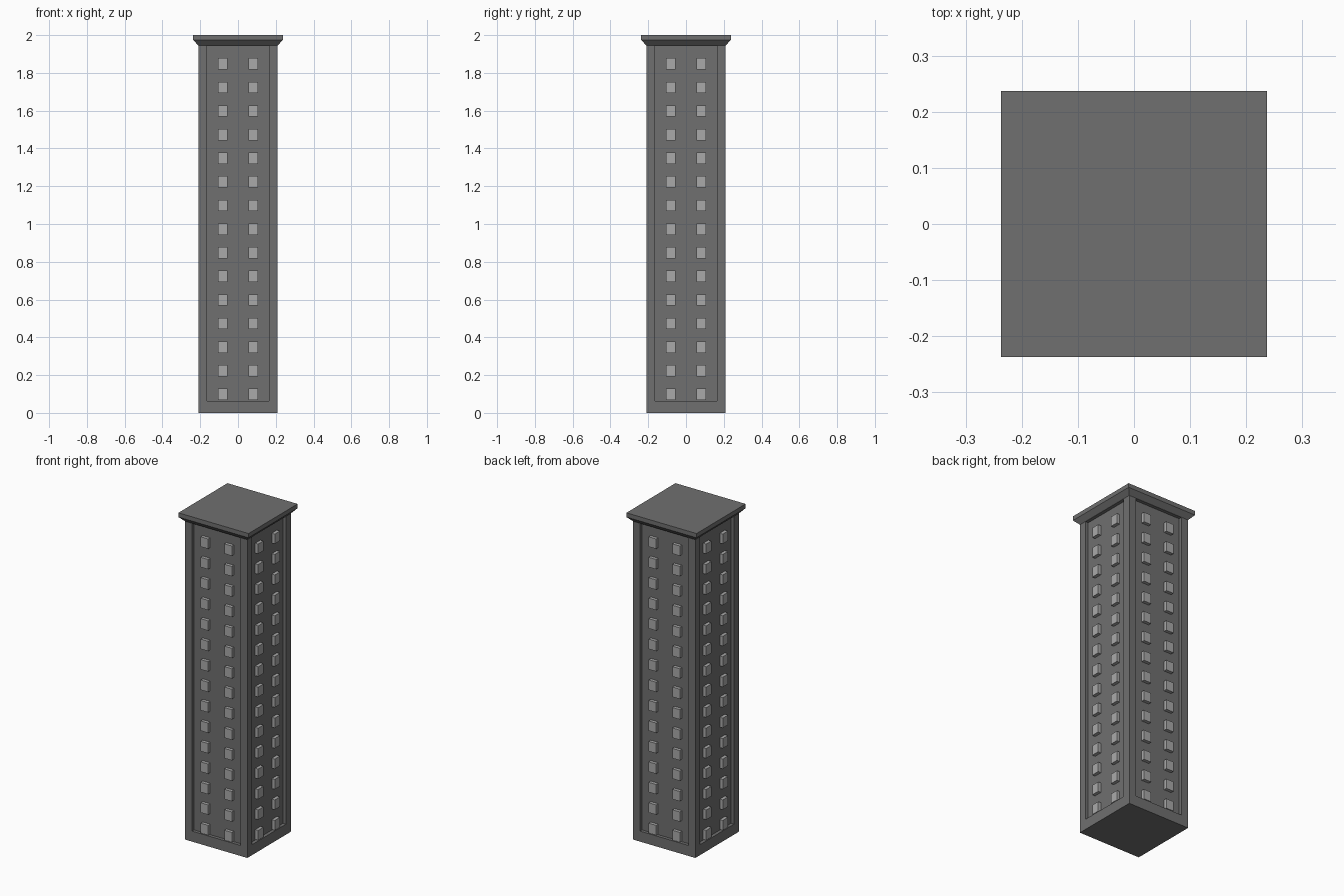
import bpy, bmesh
from math import pi
from mathutils import Matrix

if "Cube" in bpy.data.objects:
    bpy.data.objects.remove(bpy.data.objects["Cube"])

HALF, CAP, TOP = 0.21, 0.237, 1.945      # shaft half width, cap half width, shaft top
SILL, PANEL, DEPTH = 0.064, 0.163, 0.02  # recessed panel: bottom, half width, depth


def make_object(name, bm, shade=None):
    bmesh.ops.recalc_face_normals(bm, faces=bm.faces)
    mesh = bpy.data.meshes.new(name)
    bm.to_mesh(mesh)
    bm.free()
    obj = bpy.data.objects.new(name, mesh)
    bpy.context.collection.objects.link(obj)
    if shade is not None:
        mat = bpy.data.materials.new(name + "_grey")
        mat.diffuse_color = (shade, shade, shade, 1)
        mat.use_nodes = True
        mat.node_tree.nodes["Principled BSDF"].inputs["Base Color"].default_value = mat.diffuse_color
        mesh.materials.append(mat)
    return obj


def add_box(bm, x, y, z, turn):
    """Box spanning the (low, high) ranges, turned about z."""
    spans = (x, y, z)
    centre = [(a + b) / 2 for a, b in spans]
    size = [b - a for a, b in spans]
    m = (Matrix.Rotation(turn, 4, 'Z') @ Matrix.Translation(centre)
         @ Matrix.Diagonal((*size, 1)))
    bmesh.ops.create_cube(bm, size=1, matrix=m)


# Tower shaft with flared flat cap: stacked square rings
bm = bmesh.new()
rings = []
for r, z in ((HALF, 0), (HALF, TOP), (CAP, 1.974), (CAP, 2)):
    rings.append([bm.verts.new((sx * r, sy * r, z))
                  for sx, sy in ((-1, -1), (1, -1), (1, 1), (-1, 1))])
for low, high in zip(rings, rings[1:]):
    for i in range(4):
        j = (i + 1) % 4
        bm.faces.new((low[i], low[j], high[j], high[i]))
bm.faces.new(rings[0][::-1])
bm.faces.new(rings[-1])
tower = make_object("tower", bm, 0.16)

# Recessed panel on each side
bm = bmesh.new()
for k in range(4):
    add_box(bm, (-PANEL, PANEL), (-0.26, -HALF + DEPTH), (SILL, TOP - 0.001), k * pi / 2)
cutter = make_object("panel_cutter", bm)
cutter.hide_render = True
mod = tower.modifiers.new("panels", 'BOOLEAN')
mod.operation = 'DIFFERENCE'
mod.object = cutter
bpy.context.view_layer.objects.active = tower
bpy.ops.object.modifier_apply(modifier=mod.name)
bpy.data.objects.remove(cutter)

# Raised windows: two columns of fifteen on each side
bm = bmesh.new()
for k in range(4):
    for row in range(15):
        z = 0.098 + row * 0.125
        for x in (-0.08, 0.08):
            add_box(bm, (x - 0.025, x + 0.025), (-HALF, -HALF + DEPTH + 0.002),
                    (z - 0.03, z + 0.03), k * pi / 2)
make_object("windows", bm, 0.4)
